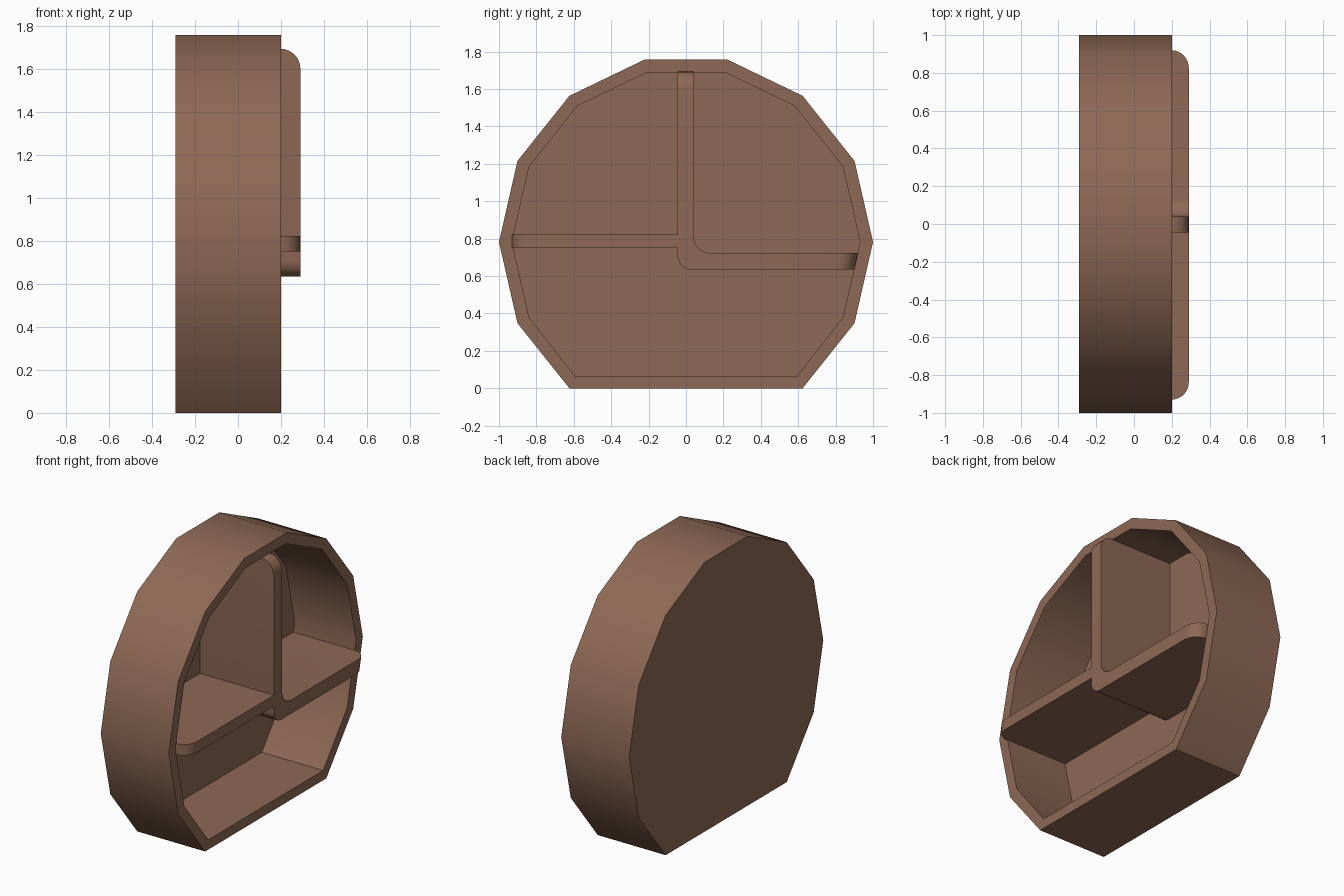
import bpy, bmesh, math
from mathutils import Vector

if "Cube" in bpy.data.objects:
    bpy.data.objects.remove(bpy.data.objects["Cube"])

CZ = 0.782                          # height of the drum axis
BACK, FLOOR, RIM, FRONT = -0.29, -0.243, 0.2, 0.29

wood = bpy.data.materials.new("brown_wood")
wood.diffuse_color = (0.27, 0.14, 0.09, 1)
wood.use_nodes = True
wood.node_tree.nodes["Principled BSDF"].inputs["Base Color"].default_value = wood.diffuse_color


def finish(name, bm):
    bmesh.ops.recalc_face_normals(bm, faces=bm.faces)
    mesh = bpy.data.meshes.new(name)
    bm.to_mesh(mesh)
    bm.free()
    mesh.materials.append(wood)
    obj = bpy.data.objects.new(name, mesh)
    bpy.context.collection.objects.link(obj)
    bpy.ops.object.select_all(action='DESELECT')
    obj.select_set(True)
    bpy.context.view_layer.objects.active = obj
    bpy.ops.object.shade_smooth_by_angle(angle=math.radians(30))


def ring(r):
    # 14-sided circle in the YZ plane with the two lowest corners missing
    angles = [k * math.tau / 14 for k in range(-2, 10)]
    return [(r * math.cos(a), CZ + r * math.sin(a)) for a in angles]


def arc(cy, cz, r, a0, a1, n=6):
    angles = [math.radians(a0 + (a1 - a0) * i / n) for i in range(n + 1)]
    return [(cy + r * math.cos(a), cz + r * math.sin(a)) for a in angles]


def divider(name, profile, tips, radius):
    # extrude a YZ profile forward, then round the front edge of each tip
    bm = bmesh.new()
    face = bm.faces.new([bm.verts.new((FLOOR, y, z)) for y, z in profile])
    out = bmesh.ops.extrude_face_region(bm, geom=[face])
    bmesh.ops.translate(bm, vec=(FRONT - FLOOR, 0, 0),
                        verts=[v for v in out["geom"] if isinstance(v, bmesh.types.BMVert)])
    if not any(f.is_valid and all(abs(v.co.x - FLOOR) < 1e-5 for v in f.verts) for f in bm.faces):
        bm.faces.new([v for v in bm.verts if abs(v.co.x - FLOOR) < 1e-5][:len(profile)])
    bmesh.ops.recalc_face_normals(bm, faces=bm.faces)

    def is_tip(e):
        pts = [Vector((v.co.y, v.co.z)) for v in e.verts]
        return (all(v.co.x > FRONT - 1e-4 for v in e.verts) and
                any(all(min((p - Vector(q)).length for q in tip) < 1e-4 for p in pts)
                    for tip in tips))

    bmesh.ops.bevel(bm, geom=[e for e in bm.edges if is_tip(e)], offset=radius,
                    offset_type='OFFSET', segments=8, profile=0.5, affect='EDGES')
    finish(name, bm)


# Drum: open-fronted shell with a flat base
outer, inner = ring(1.0), ring(0.931)
inner[0], inner[-1] = (0.592, 0.064), (-0.592, 0.064)
bm = bmesh.new()
loops = [[bm.verts.new((x, y, z)) for y, z in pts]
         for x, pts in ((BACK, outer), (RIM, outer), (RIM, inner), (FLOOR, inner))]
for a, b in zip(loops, loops[1:]):
    for i in range(len(a)):
        j = (i + 1) % len(a)
        bm.faces.new((a[i], a[j], b[j], b[i]))
bm.faces.new(loops[0])
bm.faces.new(loops[-1])
finish("drum_shell", bm)

# L-shaped divider: upright bending into the right shelf
top = [(0.04, 1.693), (-0.045, 1.693)]
right = [(0.9, 0.634), (0.92, 0.723)]
profile = (top + arc(0.03, 0.709, 0.075, 180, 270) + right
           + arc(0.13, 0.813, 0.09, 270, 180))
divider("upright_and_right_shelf", profile, [top, right], 0.092)

# Left shelf
left = [(-0.93, 0.822), (-0.93, 0.75)]
divider("left_shelf", left + [(-0.04, 0.75), (-0.04, 0.822)], [left], 0.092)
